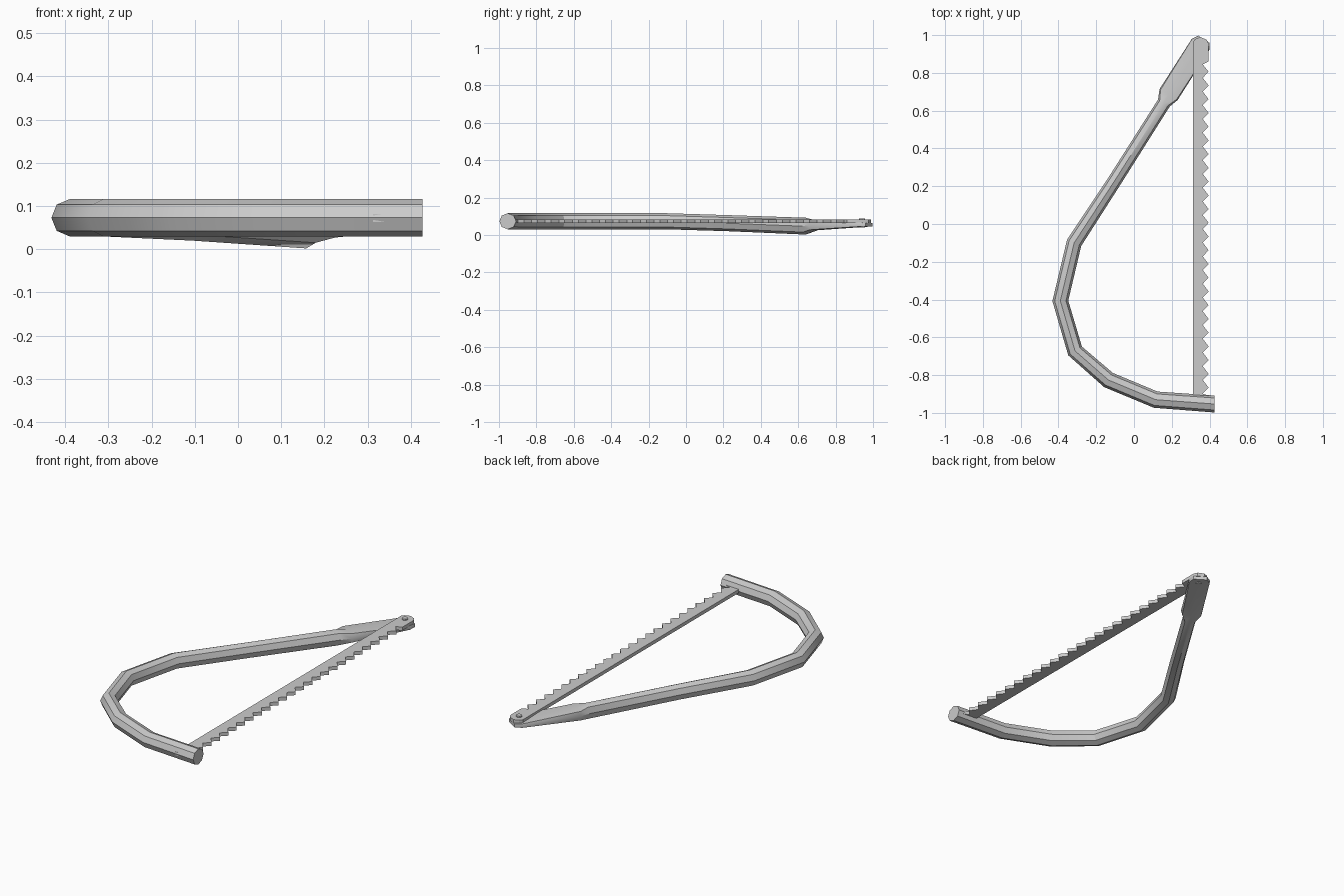
import bpy, bmesh, math
from mathutils import Vector

if "Cube" in bpy.data.objects:
    bpy.data.objects.remove(bpy.data.objects["Cube"])


def finish(bm, name, angle=30):
    bmesh.ops.recalc_face_normals(bm, faces=bm.faces)
    me = bpy.data.meshes.new(name)
    bm.to_mesh(me)
    bm.free()
    ob = bpy.data.objects.new(name, me)
    bpy.context.collection.objects.link(ob)
    bpy.ops.object.select_all(action='DESELECT')
    ob.select_set(True)
    bpy.context.view_layer.objects.active = ob
    bpy.ops.object.shade_smooth_by_angle(angle=math.radians(angle))
    return ob


def sweep(name, stations):
    """Loft an eight-sided section; station = x, y, z, half width, half height, boxiness."""
    bm = bmesh.new()
    pts = [Vector(s[:2]) for s in stations]
    rings = []
    for i, (x, y, z, hw, hh, box) in enumerate(stations):
        if i == 0:
            t = Vector((-1, 0))
        else:
            a = (pts[i] - pts[i - 1]).normalized()
            b = (pts[min(i + 1, len(pts) - 1)] - pts[i])
            t = (a + b.normalized()).normalized() if b.length else a
        side = Vector((-t.y, t.x))
        ring = []
        for k in range(8):
            c, s = math.cos(k * math.pi / 4), math.sin(k * math.pi / 4)
            if k % 2:   # push diagonal corners out for the flattened part
                c, s = (v + (math.copysign(1, v) - v) * box for v in (c, s))
            p = Vector((x, y)) + side * c * hw
            ring.append(bm.verts.new((p.x, p.y, z + s * hh)))
        rings.append(ring)
    for r, q in zip(rings, rings[1:]):
        for k in range(8):
            j = (k + 1) % 8
            bm.faces.new((r[k], r[j], q[j], q[k]))
    bm.faces.new(rings[0])
    bm.faces.new(rings[-1])
    return finish(bm, name)


def extrude_outline(name, outline, z0, z1):
    bm = bmesh.new()
    f = bm.faces.new([bm.verts.new((x, y, z0)) for x, y in outline])
    ext = bmesh.ops.extrude_face_region(bm, geom=[f])
    bmesh.ops.translate(bm, vec=(0, 0, z1 - z0),
                        verts=[v for v in ext['geom'] if isinstance(v, bmesh.types.BMVert)])
    return finish(bm, name)


# Bent tube frame, pinched flat at the far end
sweep("frame", [
    (0.427, -0.953, 0.073, 0.045, 0.043, 0),
    (0.115, -0.930, 0.073, 0.044, 0.043, 0),
    (-0.135, -0.826, 0.073, 0.044, 0.043, 0),
    (-0.312, -0.672, 0.073, 0.043, 0.043, 0),
    (-0.390, -0.407, 0.073, 0.042, 0.043, 0),
    (-0.317, -0.100, 0.073, 0.041, 0.043, 0),
    (-0.105, 0.225, 0.063, 0.037, 0.043, 0),
    (0.158, 0.640, 0.047, 0.036, 0.045, 0),
    (0.183, 0.685, 0.052, 0.056, 0.028, 0.6),
    (0.352, 0.950, 0.055, 0.055, 0.011, 0.9),
    (0.370, 0.978, 0.055, 0.036, 0.010, 0.9),
])

# Toothed blade lying on the flat end and running through the tube
outline = [(0.313, -0.987), (0.397, -0.987), (0.397, -0.91)]
pitch, count, start = 0.0727, 24, -0.91
for i in range(count):
    y = start + i * pitch
    outline += [(0.364, y + 0.012), (0.395, y + pitch * 0.6)]
outline += [(0.364, start + count * pitch + 0.01), (0.395, 0.86),
            (0.395, 0.955), (0.385, 0.975), (0.352, 0.99), (0.325, 0.98), (0.313, 0.965)]
extrude_outline("blade", outline, 0.063, 0.082)

# Pivot rivet
ring = [(0.352 + 0.016 * math.cos(a * math.pi / 4), 0.942 + 0.016 * math.sin(a * math.pi / 4))
        for a in range(8)]
extrude_outline("rivet", ring, 0.040, 0.089)
